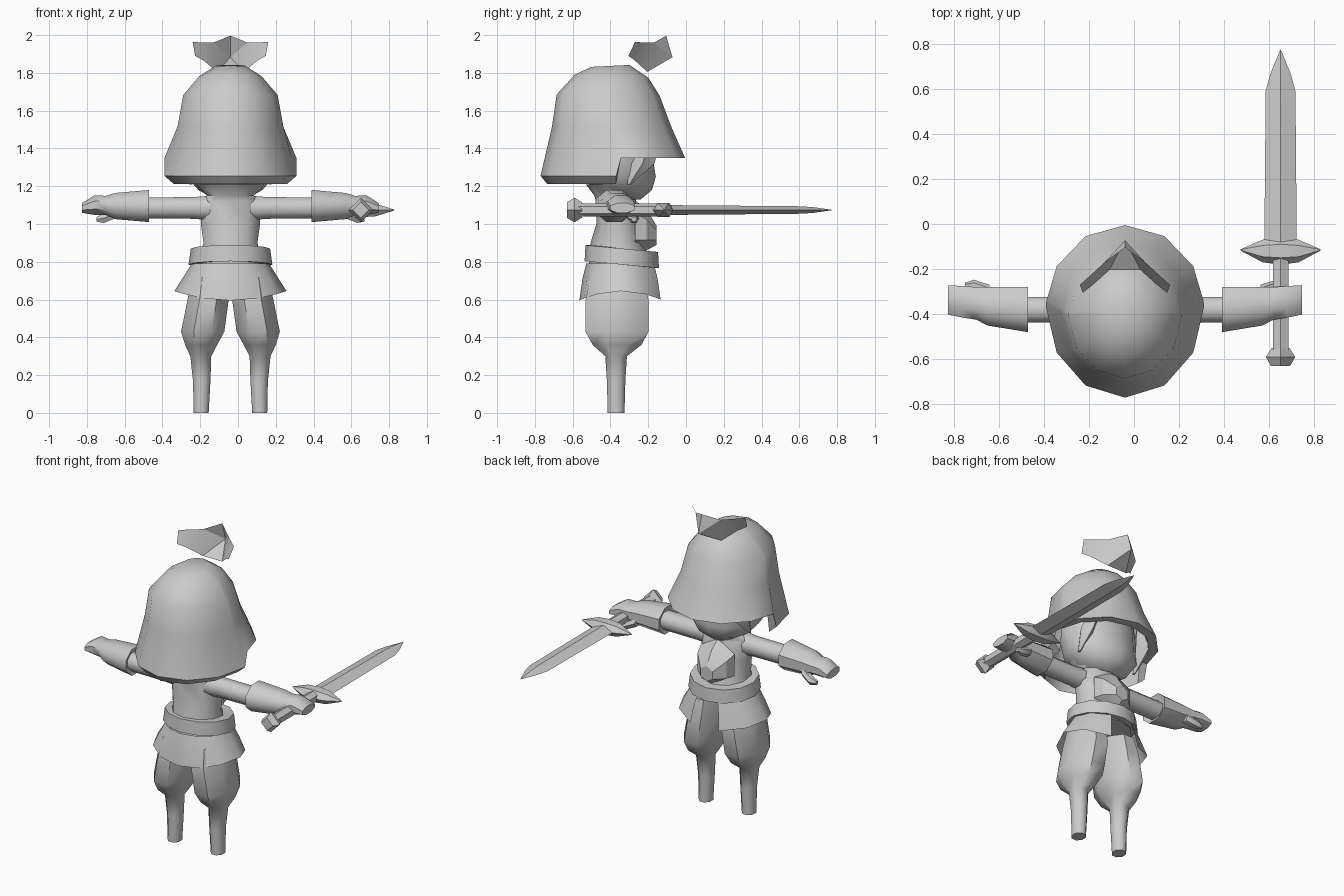
import bpy, bmesh
from math import sin, cos, radians, pi

cube = bpy.data.objects.get("Cube")
if cube:
    bpy.data.objects.remove(cube, do_unlink=True)

grey = bpy.data.materials.new("plain grey")
grey.use_nodes = True
grey.diffuse_color = (0.6, 0.6, 0.6, 1)
grey.node_tree.nodes["Principled BSDF"].inputs["Base Color"].default_value = (0.6, 0.6, 0.6, 1)

MID = -0.04  # mirror plane of the figure


def build(name, verts, faces, angle=50):
    """Make one mesh object from points and faces, smooth below the angle."""
    bm = bmesh.new()
    vs = [bm.verts.new(v) for v in verts]
    for f in faces:
        bm.faces.new([vs[i] for i in f])
    bmesh.ops.recalc_face_normals(bm, faces=bm.faces)
    mesh = bpy.data.meshes.new(name)
    bm.to_mesh(mesh)
    bm.free()
    mesh.materials.append(grey)
    ob = bpy.data.objects.new(name, mesh)
    bpy.context.collection.objects.link(ob)
    bpy.ops.object.select_all(action="DESELECT")
    ob.select_set(True)
    bpy.context.view_layer.objects.active = ob
    bpy.ops.object.shade_smooth_by_angle(angle=radians(angle))
    return ob


def loft(name, rings, closed=True, caps=True, angle=50):
    """Skin a list of equal-length rings."""
    n = len(rings[0])
    verts = [p for r in rings for p in r]
    faces = []
    for k in range(len(rings) - 1):
        for i in range(n if closed else n - 1):
            j = (i + 1) % n
            faces.append((k * n + i, k * n + j, k * n + n + j, k * n + n + i))
    if caps and closed:
        faces.append(range(n))
        faces.append(range((len(rings) - 1) * n, len(rings) * n))
    return build(name, verts, faces, angle)


def ring_z(z, x, y, hx, hy, n=10, turn=0.0, tilt=0.0):
    """Level ring; tilt raises its +y side."""
    a = [turn + 2 * pi * i / n for i in range(n)]
    return [(x + hx * sin(t), y + hy * cos(t), z + tilt * cos(t)) for t in a]


def ring_x(x, y, z, hy, hz, n=8):
    a = [2 * pi * (i + 0.5) / n for i in range(n)]
    return [(x, y + hy * sin(t), z + hz * cos(t)) for t in a]


def ring_y(y, x, z, hx, hz, n=4):
    a = [2 * pi * i / n for i in range(n)]
    return [(x + hx * sin(t), y, z + hz * cos(t)) for t in a]


def mirrored(points):
    return [(2 * MID - x, y, z) for x, y, z in points]


# Helmet: flared shell with a raised brim over the face
half = [0, 30, 60, 86, 90, 120, 150]
angles = [radians(a) for a in half + [180] + [-a for a in reversed(half[1:])]]


def helm_ring(hw, back, front, z_back, z_front, step=False):
    c = (back + front) / 2 if not step else -0.37
    pts = []
    for t in angles:
        r = (front - c) if cos(t) > 0 else (c - back)
        z = z_back + (z_front - z_back) * (1 + cos(t)) / 2
        if step:
            z = z_front if cos(t) > 0.03 else z_back
        pts.append((MID + hw * sin(t), c + r * cos(t), z))
    return pts


loft("helmet", [
    helm_ring(0.08, -0.50, -0.30, 1.832, 1.842),
    helm_ring(0.165, -0.59, -0.20, 1.79, 1.775),
    helm_ring(0.25, -0.685, -0.14, 1.685, 1.68),
    helm_ring(0.28, -0.71, -0.08, 1.513, 1.52),
    helm_ring(0.35, -0.77, -0.005, 1.255, 1.35, True),
    helm_ring(0.30, -0.735, -0.07, 1.212, 1.355, True),
    helm_ring(0.262, -0.68, -0.12, 1.46, 1.48),
    helm_ring(0.22, -0.64, -0.18, 1.68, 1.66),
])

# Crest: folded leaf-like sheet above the brow
side = [(0.05, -0.17, 1.96), (0.16, -0.27, 1.963), (0.147, -0.305, 1.89),
        (0.102, -0.27, 1.865), (0.03, -0.205, 1.805)]
crest = [(MID, -0.105, 1.997), (MID, -0.072, 1.883)] + side + mirrored(side)
build("crest", crest, [(0, 2, 1), (2, 6, 1), (2, 3, 4, 5), (2, 5, 6),
                       (0, 1, 7), (7, 1, 11), (7, 10, 9, 8), (7, 11, 10), (1, 6, 11)], 20)

# Head
loft("head", [ring_z(z, MID, y, hx, hy, 12) for z, y, hx, hy in [
    (1.13, -0.33, 0.08, 0.09), (1.18, -0.33, 0.17, 0.15), (1.25, -0.36, 0.23, 0.20),
    (1.38, -0.38, 0.25, 0.20), (1.55, -0.40, 0.23, 0.21), (1.66, -0.41, 0.12, 0.12)]])

# Side hair locks hanging from the helmet
for label, s in (("left", 1), ("right", -1)):
    loft(label + "_hair_lock", [ring_z(z, MID + s * x, y, h, 1.4 * h, 4) for z, x, y, h in [
        (1.45, 0.18, -0.19, 0.04), (1.32, 0.21, -0.23, 0.045), (1.21, 0.21, -0.30, 0.008)]])

# Torso with flared collar
loft("torso", [ring_z(z, MID, y, hx, hy, 10) for z, y, hx, hy in [
    (0.76, -0.345, 0.19, 0.17), (0.90, -0.365, 0.15, 0.14), (1.00, -0.36, 0.165, 0.115),
    (1.12, -0.37, 0.165, 0.105), (1.15, -0.375, 0.13, 0.11), (1.21, -0.38, 0.19, 0.15)]])

# Chest scarf: faceted hexagonal pad
loft("chest_scarf", [
    ring_y(-0.27, MID, 0.985, 0.14, 0.14, 6),
    ring_y(-0.21, MID, 0.97, 0.12, 0.11, 6),
    ring_y(-0.155, MID, 0.94, 0.05, 0.05, 6)], angle=25)

# Belt
loft("belt", [ring_z(z, MID, -0.34, hx, hy, 12, 0, -0.018) for z, hx, hy in [
    (0.785, 0.18, 0.17), (0.785, 0.222, 0.197), (0.87, 0.21, 0.192), (0.87, 0.16, 0.14)]], angle=35)

# Skirt, split at the face side
fan = [radians(a) for a in (20, 55, 90, 125, 152, 180, 208, 235, 270, 305, 340)]
skirt = loft("skirt", [
    [(MID + 0.205 * sin(t), -0.343 + 0.185 * cos(t), 0.79) for t in fan],
    [(MID + 0.255 * sin(t), -0.343 + 0.205 * cos(t), 0.71) for t in fan],
    [(MID + 0.297 * sin(t), -0.343 + 0.222 * cos(t), 0.645 - 0.05 * cos(t) ** 2) for t in fan]],
    closed=False)

# Baggy trousers and thin lower legs
leg = [(0.72, 0.11, -0.365, 0.10, 0.15), (0.60, 0.118, -0.365, 0.118, 0.18),
       (0.43, 0.147, -0.365, 0.124, 0.18), (0.36, 0.155, -0.365, 0.092, 0.14),
       (0.30, 0.157, -0.37, 0.06, 0.062), (0.17, 0.152, -0.37, 0.05, 0.053),
       (0.0, 0.155, -0.37, 0.043, 0.048)]
for label, s in (("left", 1), ("right", -1)):
    loft(label + "_leg", [ring_z(z, MID + s * x, y, hx, hy, 8, pi / 8) for z, x, y, hx, hy in leg])

# Arms, cuffed gloves with fists, and thumbs
arm = [(0.10, -0.38, 1.085, 0.07, 0.07), (0.20, -0.38, 1.085, 0.062, 0.062),
       (0.48, -0.38, 1.085, 0.062, 0.06)]
glove = [(0.45, -0.38, 1.095, 0.06, 0.05), (0.43, -0.38, 1.095, 0.108, 0.092),
         (0.61, -0.365, 1.095, 0.092, 0.075), (0.66, -0.352, 1.098, 0.078, 0.055),
         (0.72, -0.345, 1.10, 0.076, 0.056), (0.785, -0.337, 1.085, 0.07, 0.028)]
thumb = [(0.60, -0.30, 1.06, 0.03, 0.03), (0.67, -0.275, 1.03, 0.028, 0.028),
         (0.71, -0.275, 1.025, 0.014, 0.014)]
for label, s in (("left", 1), ("right", -1)):
    for part, rows, n in (("arm", arm, 8), ("glove", glove, 8), ("thumb", thumb, 6)):
        loft(label + "_" + part, [ring_x(MID + s * d, *row, n) for d, *row in rows])

# Sword held in the left hand, pointing along +y
X, Z = 0.65, 1.074
loft("sword_blade", [ring_y(y, X, Z, hx, hz) for y, hx, hz in [
    (-0.10, 0.072, 0.026), (0.59, 0.066, 0.02), (0.667, 0.045, 0.016), (0.773, 0.001, 0.001)]], angle=15)
loft("sword_guard", [ring_x(X + x, y, Z, hy, hz, 6) for x, y, hy, hz in [
    (-0.177, -0.115, 0.003, 0.003), (-0.08, -0.12, 0.05, 0.038), (0, -0.12, 0.06, 0.044),
    (0.08, -0.12, 0.05, 0.038), (0.177, -0.115, 0.003, 0.003)]], angle=25)
loft("sword_grip", [ring_y(y, X, Z, 0.04, 0.035, 6) for y in (-0.57, -0.14)])
loft("sword_pommel", [ring_y(y, X, Z, h, h) for y, h in [
    (-0.55, 0.04), (-0.59, 0.065), (-0.63, 0.042)]], angle=25)
